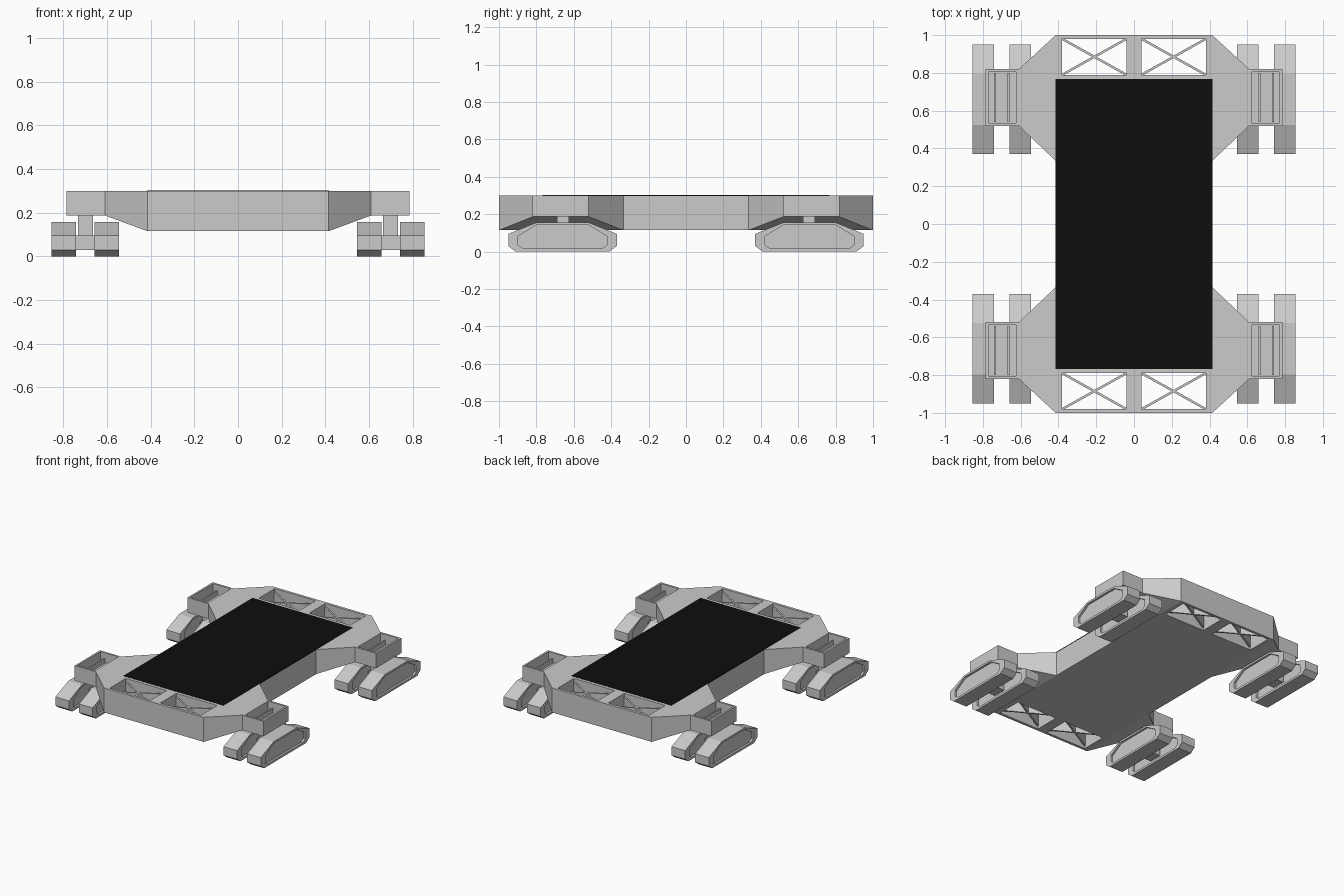
import bpy, bmesh, math
from mathutils import Vector, Matrix

if "Cube" in bpy.data.objects:
    bpy.data.objects.remove(bpy.data.objects["Cube"])


def finish(bm, name, mirror=False):
    bmesh.ops.recalc_face_normals(bm, faces=bm.faces)
    me = bpy.data.meshes.new(name)
    bm.to_mesh(me)
    bm.free()
    ob = bpy.data.objects.new(name, me)
    bpy.context.collection.objects.link(ob)
    if mirror:
        m = ob.modifiers.new("mirror", 'MIRROR')
        m.use_axis = (True, True, False)
    return ob


def add_box(bm, x0, x1, y0, y1, z0, z1, rot=0):
    c = Vector(((x0 + x1) / 2, (y0 + y1) / 2, (z0 + z1) / 2))
    mat = (Matrix.Translation(c) @ Matrix.Rotation(rot, 4, 'Z')
           @ Matrix.Diagonal((x1 - x0, y1 - y0, z1 - z0, 1)))
    bmesh.ops.create_cube(bm, size=1, matrix=mat)


def box(name, *dims, mirror=False):
    bm = bmesh.new()
    add_box(bm, *dims)
    return finish(bm, name, mirror)


# Central hull with four through openings at the ends
hull = box("hull", -0.415, 0.415, -1, 1, 0.115, 0.30)
bm = bmesh.new()
for sx in (-1, 1):
    for sy in (-1, 1):
        xs = sorted((0.04 * sx, 0.38 * sx))
        ys = sorted((0.79 * sy, 0.98 * sy))
        add_box(bm, *xs, *ys, 0.0, 0.5)
cutter = finish(bm, "opening_cutter")
cutter.hide_render = True
cutter.hide_set(True)
cut = hull.modifiers.new("openings", 'BOOLEAN')
cut.object = cutter
cut.solver = 'EXACT'

# Crossed braces inside each opening
bm = bmesh.new()
half = math.hypot(0.34, 0.19) / 2
ang = math.atan2(0.19, 0.34)
for s in (-1, 1):
    add_box(bm, 0.21 - half, 0.21 + half, 0.879, 0.891, 0.135, 0.275, s * ang)
finish(bm, "cross_braces", mirror=True)

# Black deck panel
deck = box("deck_panel", -0.416, 0.416, -0.767, 0.767, 0.297, 0.302)
mat = bpy.data.materials.new("black")
mat.diffuse_color = (0.004, 0.004, 0.004, 1)
mat.use_nodes = True
mat.node_tree.nodes["Principled BSDF"].inputs["Base Color"].default_value = mat.diffuse_color
deck.data.materials.append(mat)

# Tapered outrigger arms ending in a block with a top pocket
bm = bmesh.new()
rings = []
for x, y0, y1, z0 in ((0.415, 0.335, 1.0, 0.115), (0.61, 0.52, 0.82, 0.187), (0.785, 0.52, 0.82, 0.187)):
    rings.append([bm.verts.new((x, y, z)) for y, z in ((y0, z0), (y1, z0), (y1, 0.30), (y0, 0.30))])
for a, b in zip(rings, rings[1:]):
    for i in range(4):
        j = (i + 1) % 4
        f = bm.faces.new((a[i], a[j], b[j], b[i]))
        if i == 2:
            top = f
bm.faces.new(rings[-1])
bmesh.ops.recalc_face_normals(bm, faces=bm.faces)
bmesh.ops.inset_region(bm, faces=[top], thickness=0.02)
bmesh.ops.inset_region(bm, faces=[top], thickness=0.0001, depth=0)
for v in top.verts:
    v.co.z -= 0.075
finish(bm, "outrigger_arm", mirror=True)

# Thin ribs in the pockets
bm = bmesh.new()
for x in (0.664, 0.735):
    add_box(bm, x - 0.005, x + 0.005, 0.54, 0.80, 0.225, 0.26)
finish(bm, "pocket_ribs", mirror=True)

# Post and axle block carrying each pair of tracks
box("track_post", 0.665, 0.732, 0.625, 0.69, 0.09, 0.19, mirror=True)
box("track_axle", 0.655, 0.745, 0.61, 0.71, 0.03, 0.095, mirror=True)

# Track pods: extruded profile with recessed side panels
outer = [(-0.29, 0.03), (-0.25, 0.0), (0.25, 0.0), (0.29, 0.03),
         (0.29, 0.095), (0.137, 0.157), (-0.137, 0.157), (-0.29, 0.095)]
inner = [(-0.237, 0.035), (-0.21, 0.016), (0.21, 0.016), (0.237, 0.035),
         (0.237, 0.083), (0.14, 0.142), (-0.14, 0.142), (-0.237, 0.083)]
for name, x0, x1 in (("inner_track", 0.545, 0.658), ("outer_track", 0.742, 0.855)):
    bm = bmesh.new()
    d = 0.015
    loops = [[bm.verts.new((x, 0.66 + y, z)) for y, z in prof]
             for x, prof in ((x0 + d, inner), (x0, inner), (x0, outer),
                             (x1, outer), (x1, inner), (x1 - d, inner))]
    for a, b in zip(loops, loops[1:]):
        for i in range(8):
            j = (i + 1) % 8
            bm.faces.new((a[i], a[j], b[j], b[i]))
    bm.faces.new(loops[0])
    bm.faces.new(loops[-1])
    finish(bm, name, mirror=True)
